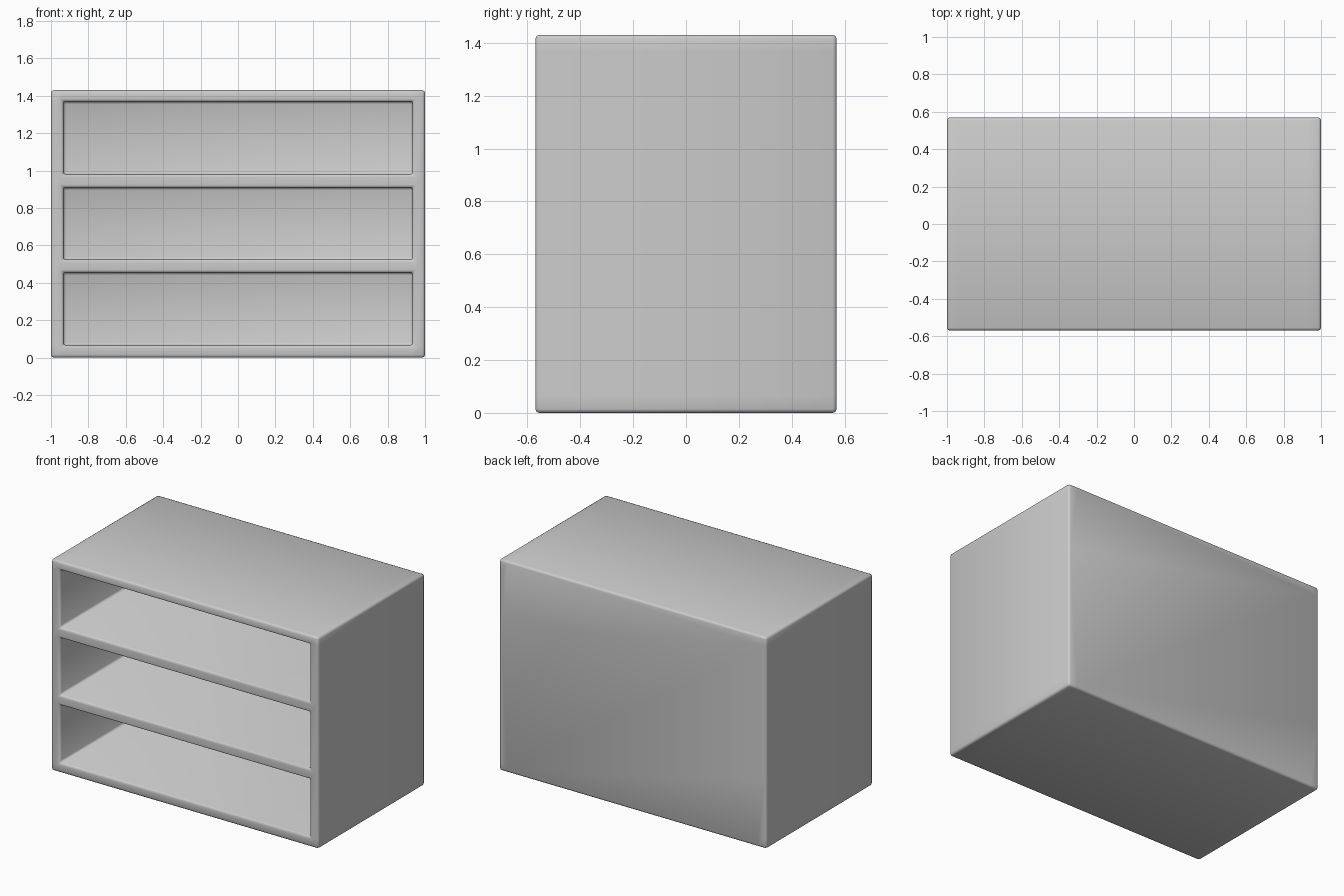
import bpy, bmesh

if "Cube" in bpy.data.objects:
    bpy.data.objects.remove(bpy.data.objects["Cube"])

# overall sizes
HX, HY, H = 1.0, 0.57, 1.43
WALL = 0.066
BACK = HY - WALL
xs = [-HX, -HX + WALL, HX - WALL, HX]
zs = [0, 0.066, 0.456, 0.524, 0.91, 0.98, 1.37, H]

bm = bmesh.new()
front = [[bm.verts.new((x, -HY, z)) for z in zs] for x in xs]


def sweep(loop, y, cap):
    """Walls from a front loop back to depth y, with a closing panel."""
    rear = [bm.verts.new((v.co.x, y, v.co.z)) for v in loop]
    n = len(loop)
    for i in range(n):
        j = (i + 1) % n
        bm.faces.new((loop[i], loop[j], rear[j], rear[i]))
    if cap:
        bm.faces.new(rear)


# front frame, with three compartments recessed behind it
for i in range(3):
    for k in range(7):
        loop = [front[i][k], front[i + 1][k], front[i + 1][k + 1], front[i][k + 1]]
        if i == 1 and k % 2 == 1:
            sweep(loop, BACK, True)
        else:
            bm.faces.new(loop)

# outer shell
outer = ([front[i][0] for i in range(4)] + [front[3][k] for k in range(1, 8)]
         + [front[i][7] for i in (2, 1, 0)] + [front[0][k] for k in range(6, 0, -1)])
sweep(outer, HY, True)
bmesh.ops.dissolve_limit(bm, angle_limit=0.01, verts=bm.verts, 
                         edges=[e for e in bm.edges if max(v.co.y for v in e.verts) > -HY + 0.01])
bmesh.ops.recalc_face_normals(bm, faces=bm.faces)

mesh = bpy.data.meshes.new("shelf_cabinet")
bm.to_mesh(mesh)
bm.free()
cabinet = bpy.data.objects.new("shelf_cabinet", mesh)
bpy.context.collection.objects.link(cabinet)

# softly rounded edges
bev = cabinet.modifiers.new("rounded_edges", 'BEVEL')
bev.width = 0.015
bev.segments = 2
bev.limit_method = 'ANGLE'
for p in mesh.polygons:
    p.use_smooth = True
